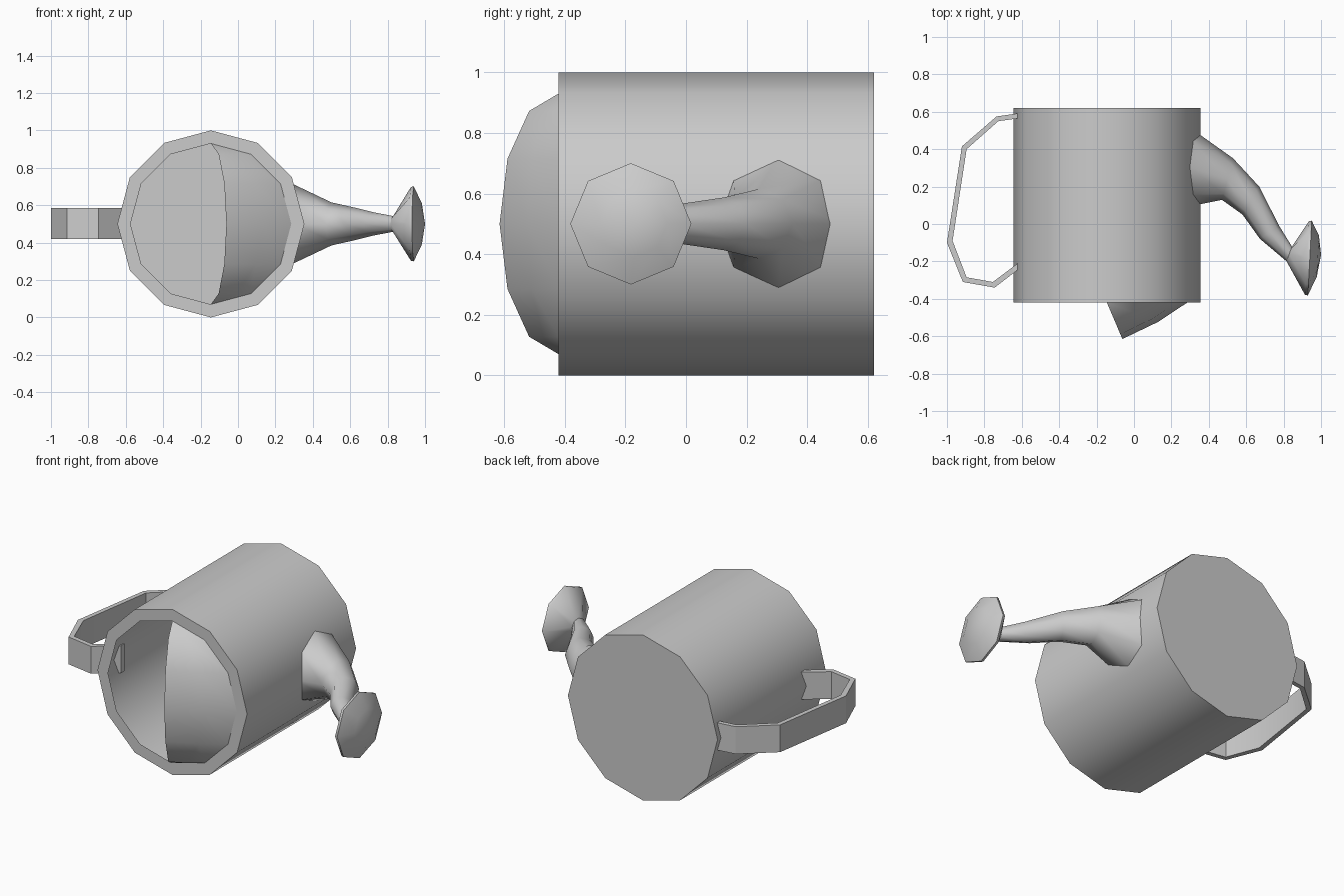
import bpy, bmesh
from math import sin, cos, pi, radians

if "Cube" in bpy.data.objects:
    bpy.data.objects.remove(bpy.data.objects["Cube"])

CX, CZ = -0.145, 0.5   # body axis


def loft(name, rows, closed=True, caps=(False, False), smooth=50, recalc=False):
    """Skin a list of point rows; optional end caps."""
    bm = bmesh.new()
    vs = [[bm.verts.new(p) for p in row] for row in rows]
    n = len(rows[0])
    for a, b in zip(vs, vs[1:]):
        for j in range(n if closed else n - 1):
            k = (j + 1) % n
            bm.faces.new((a[j], a[k], b[k], b[j]))
    if caps[0]:
        bm.faces.new(vs[0][::-1])
    if caps[1]:
        bm.faces.new(vs[-1])
    bmesh.ops.remove_doubles(bm, verts=bm.verts[:], dist=1e-4)
    if recalc:
        bmesh.ops.recalc_face_normals(bm, faces=bm.faces[:])
    me = bpy.data.meshes.new(name)
    bm.to_mesh(me)
    bm.free()
    ob = bpy.data.objects.new(name, me)
    bpy.context.collection.objects.link(ob)
    bpy.ops.object.select_all(action='DESELECT')
    ob.select_set(True)
    bpy.context.view_layer.objects.active = ob
    bpy.ops.object.shade_smooth_by_angle(angle=radians(smooth))
    return ob


# Body: 12-sided single-wall shell, closed at the back, flat rim at the front
def body_ring(y, r):
    return [(CX + r * cos(i * pi / 6), y, CZ + r * sin(i * pi / 6)) for i in range(12)]


loft("body", [body_ring(0.62, 0.5), body_ring(-0.42, 0.5), body_ring(-0.42, 0.43)],
     caps=(True, False), smooth=40)

# Hood: half dome over one side of the opening
angles = [radians(a) for a in range(-90, 91, 30)]
loft("hood", [[(CX + dx * cos(a), -0.42 + dy * cos(a), CZ + 0.43 * sin(a)) for a in angles]
              for dx, dy in ((0.43, 0), (0.275, -0.103), (0.083, -0.195))], closed=False)


# Spout and rose: octagonal rings (x, y, radius, heading in degrees)
def tube_ring(x, y, r, deg):
    h = radians(deg)
    return [(x - sin(h) * r * cos(a), y + cos(h) * r * cos(a), CZ + r * sin(a))
            for a in (i * pi / 4 for i in range(8))]


loft("spout", [tube_ring(*s) for s in (
    (0.30, 0.305, 0.21, 0), (0.50, 0.24, 0.115, -15), (0.625, 0.125, 0.087, -31),
    (0.725, -0.045, 0.062, -56), (0.83, -0.16, 0.042, -20))])
loft("rose", [tube_ring(*s) for s in (
    (0.83, -0.16, 0.042, -20), (0.925, -0.182, 0.198, -3), (0.94, -0.182, 0.2, -3),
    (0.983, -0.172, 0.11, -3), (1.0, -0.165, 0.0, -3))], smooth=60)

# Handle: flat strap following an outer and an inner path
outer = [(-0.615, 0.592), (-0.735, 0.575), (-0.92, 0.415), (-1.0, -0.10),
         (-0.915, -0.31), (-0.745, -0.34), (-0.615, -0.24)]
inner = [(-0.615, 0.565), (-0.725, 0.55), (-0.895, 0.40), (-0.97, -0.09),
         (-0.895, -0.285), (-0.755, -0.31), (-0.615, -0.205)]
loft("handle", [[(*o, 0.585), (*o, 0.42), (*i, 0.42), (*i, 0.585)]
                for o, i in zip(outer, inner)],
     caps=(True, True), smooth=30, recalc=True)
